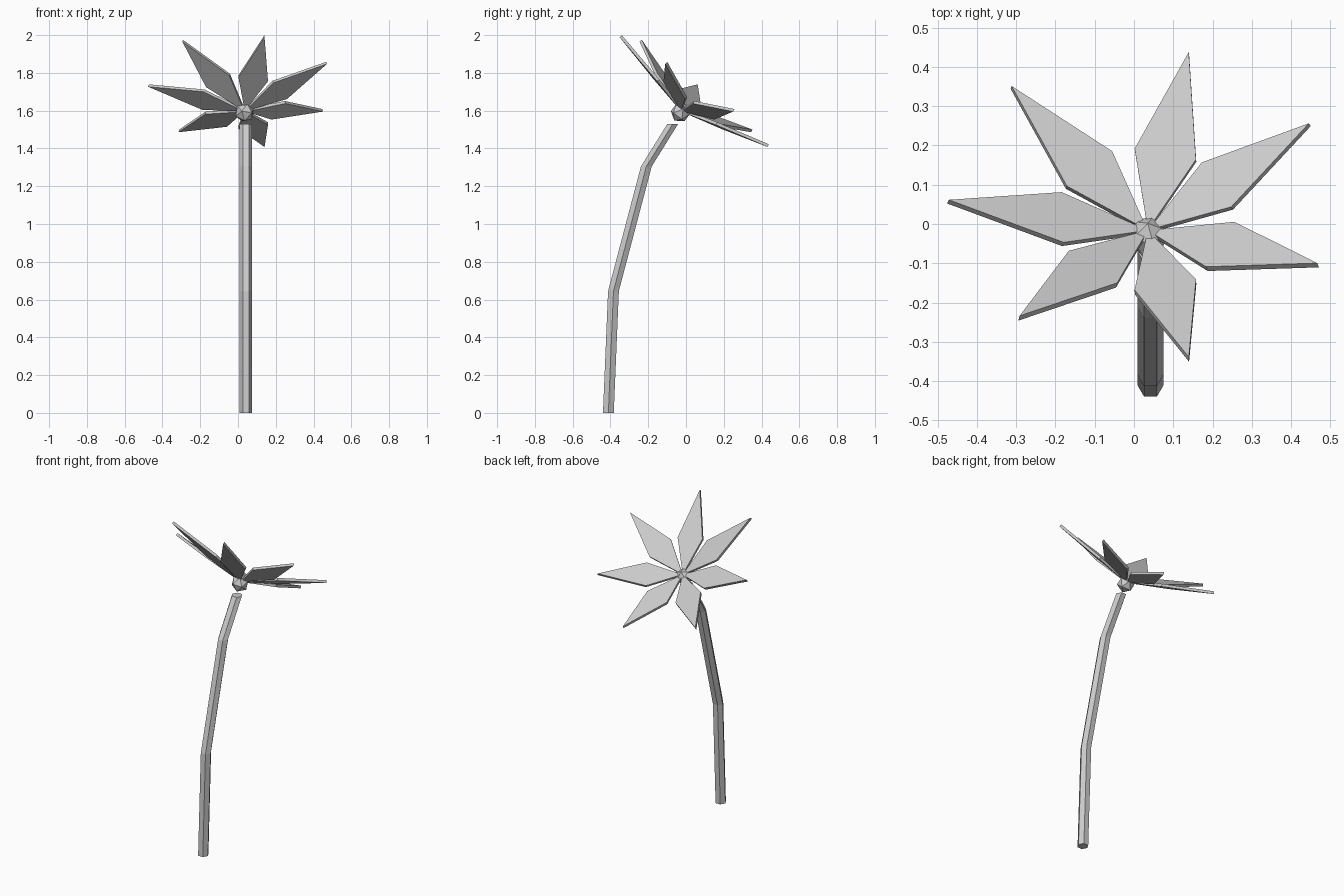
import bpy, bmesh, math
from mathutils import Vector, Matrix

if "Cube" in bpy.data.objects:
    bpy.data.objects.remove(bpy.data.objects["Cube"])

CENTRE = Vector((0.035, -0.03, 1.59))   # middle of the flower head
AXIS = Vector((0, 0.6, 0.8))            # direction the flower faces


def finish(bm, name):
    bmesh.ops.recalc_face_normals(bm, faces=bm.faces)
    mesh = bpy.data.meshes.new(name)
    bm.to_mesh(mesh)
    bm.free()
    obj = bpy.data.objects.new(name, mesh)
    bpy.context.collection.objects.link(obj)
    return obj


# Bent hexagonal stem with level rings
bm = bmesh.new()
rings = []
for y, z in [(-0.411, 0), (-0.384, 0.645), (-0.21, 1.305), (-0.07, 1.53)]:
    rings.append([bm.verts.new((0.042 + 0.033 * math.cos(k * math.pi / 3),
                                y + 0.033 * math.sin(k * math.pi / 3), z))
                  for k in range(6)])
for a, b in zip(rings, rings[1:]):
    for k in range(6):
        j = (k + 1) % 6
        bm.faces.new((a[k], a[j], b[j], b[k]))
bm.faces.new(rings[0])
bm.faces.new(rings[-1])
finish(bm, "stem")

# Faceted bud in the middle
bm = bmesh.new()
bmesh.ops.create_icosphere(bm, subdivisions=1, radius=0.053,
                           matrix=Matrix.Translation(CENTRE) @ Matrix.Rotation(-math.atan2(0.6, 0.8), 4, 'X'))
finish(bm, "flower_centre")


# Thin kite-shaped petal from the bud to its tip
def petal(name, tip, thick=0.016):
    root = CENTRE + AXIS * 0.015
    along = Vector(tip) - root
    length = along.length
    along.normalize()
    side = AXIS.cross(along).normalized()
    up = along.cross(side)
    profile = [(0.03, -0.01), (0.43 * length, -0.08), (length, 0),
               (0.43 * length, 0.08), (0.03, 0.01)]
    bm = bmesh.new()
    low, high = [[bm.verts.new(root + along * d + side * w + up * h) for d, w in profile]
                 for h in (-thick / 2, thick / 2)]
    bm.faces.new(low)
    bm.faces.new(high)
    for k in range(5):
        j = (k + 1) % 5
        bm.faces.new((low[k], low[j], high[j], high[k]))
    finish(bm, name)


tips = [(0.14, 0.435, 1.415), (0.448, 0.253, 1.602), (0.469, -0.105, 1.853),
        (0.14, -0.345, 1.994), (-0.293, -0.24, 1.97), (-0.474, 0.057, 1.733),
        (-0.313, 0.348, 1.493)]
for i, tip in enumerate(tips):
    petal(f"petal_{i + 1}", tip)
